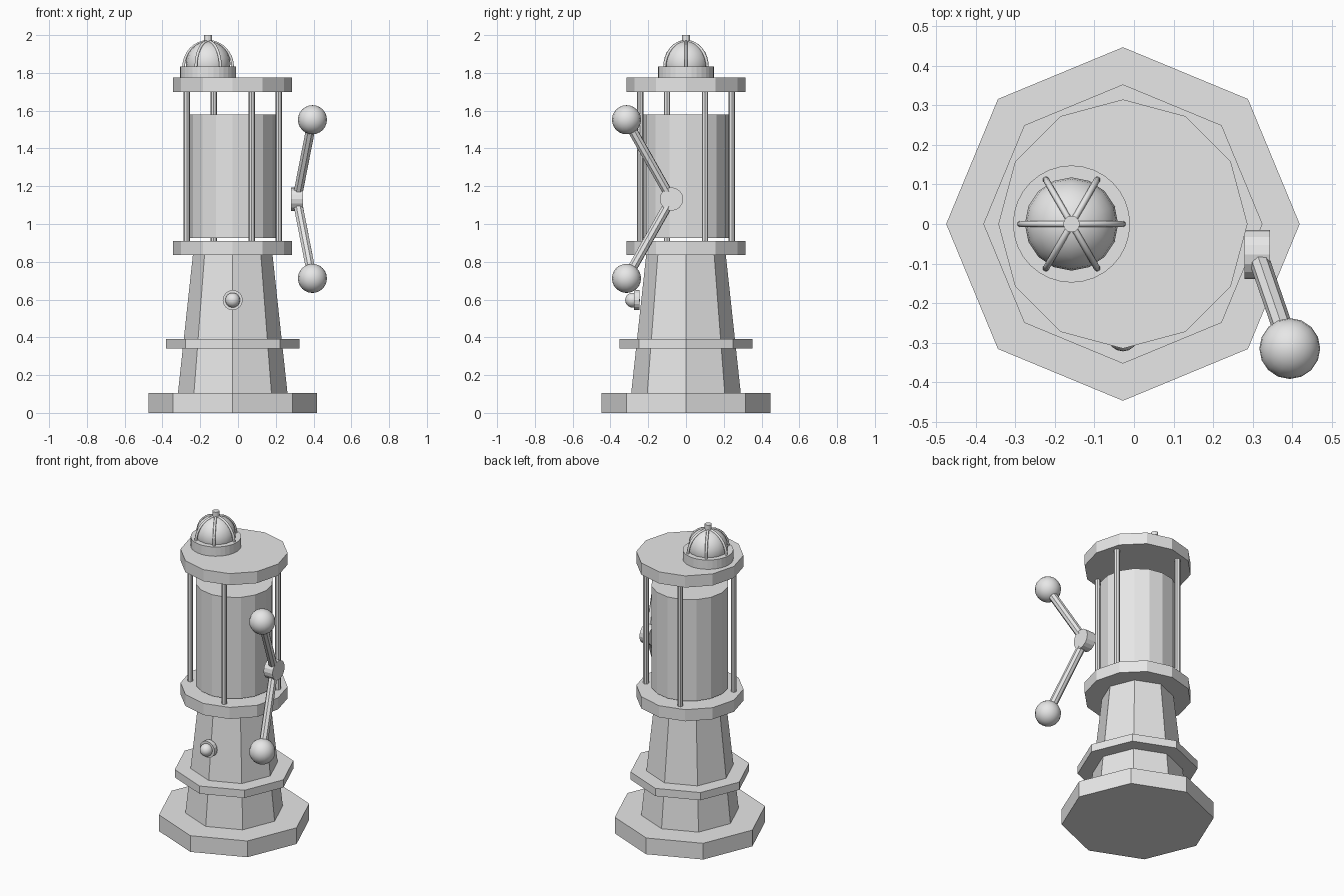
import bpy
from math import pi, sin, cos, radians
from mathutils import Vector

if "Cube" in bpy.data.objects:
    bpy.data.objects.remove(bpy.data.objects["Cube"])

grey = bpy.data.materials.new("plain grey")
grey.use_nodes = True
grey.diffuse_color = (0.8, 0.8, 0.8, 1)
grey.node_tree.nodes["Principled BSDF"].inputs["Base Color"].default_value = (0.8, 0.8, 0.8, 1)

AXIS = -0.028


def finish(name, smooth=False):
    ob = bpy.context.object
    ob.name = name
    ob.data.materials.append(grey)
    if smooth:
        bpy.ops.object.shade_smooth_by_angle(angle=radians(40))
    return ob


def rod(name, start, end, r1, r2=None, sides=8, smooth=False, turn=0):
    """Straight or tapered prism between two points, first corner turned from +x."""
    a, b = Vector(start), Vector(end)
    bpy.ops.mesh.primitive_cone_add(vertices=sides, radius1=r1, radius2=r1 if r2 is None else r2,
                                    depth=(b - a).length, location=(a + b) / 2)
    ob = bpy.context.object
    ob.rotation_mode = 'QUATERNION'
    ob.rotation_quaternion = (b - a).to_track_quat('Z', 'Y')
    return finish(name, smooth)


def tier(name, z1, z2, r1, r2=None, sides=8, x=AXIS):
    return rod(name, (x, 0, z1), (x, 0, z2), r1, r2, sides)


def ball(name, center, r):
    bpy.ops.mesh.primitive_uv_sphere_add(segments=16, ring_count=12, radius=r, location=center)
    return finish(name, True)


# Octagonal pedestal
tier("base", 0, 0.105, 0.447)
tier("tapered_column", 0.105, 0.835, 0.29, 0.211)
tier("column_collar", 0.34, 0.39, 0.353)

# Lantern cage
tier("lower_plate", 0.835, 0.91, 0.315, sides=12)
tier("upper_plate", 1.70, 1.775, 0.315, sides=12)
tier("drum", 0.925, 1.58, 0.228, sides=16)
for i in range(4):
    a = radians(22.5) + i * pi / 2
    x, y = AXIS + 0.263 * cos(a), 0.263 * sin(a)
    rod(f"cage_rod_{i + 1}", (x, y, 0.9), (x, y, 1.71), 0.017)

# Off-centre lamp with ribs and finial
LAMP = -0.158
tier("lamp_base", 1.775, 1.835, 0.148, sides=32, x=LAMP)
ball("lamp_dome", (LAMP, 0, 1.85), 0.118)
tier("lamp_finial", 1.955, 2.0, 0.021, sides=12, x=LAMP)
for i in range(6):
    a = i * pi / 3
    curve = bpy.data.curves.new("lamp_rib", 'CURVE')
    curve.dimensions = '3D'
    curve.bevel_depth = 0.008
    curve.bevel_resolution = 1
    line = curve.splines.new('POLY')
    line.points.add(8)
    for k, p in enumerate(line.points):
        t = k / 8 * pi / 2
        r = 0.13 * cos(t)
        p.co = (LAMP + r * cos(a), r * sin(a), 1.83 + 0.137 * sin(t), 1)
    curve.materials.append(grey)
    rib = bpy.data.objects.new(f"lamp_rib_{i + 1}", curve)
    bpy.context.collection.objects.link(rib)

# Front button
rod("button_plate", (AXIS, -0.247, 0.597), (AXIS, -0.275, 0.597), 0.053, sides=16)
ball("button_ball", (AXIS, -0.283, 0.597), 0.039)

# Side lever: hub, two arms and ball grips
HUB = Vector((0.312, -0.077, 1.132))
rod("lever_hub", HUB - Vector((0.032, 0, 0)), HUB + Vector((0.032, 0, 0)), 0.062, sides=16)
for name, s in (("upper", 1), ("lower", -1)):
    tip = HUB + Vector((0.082, -0.238, 0.42 * s))
    rod(f"{name}_arm", HUB, tip, 0.026)
    ball(f"{name}_grip", tip, 0.077)
